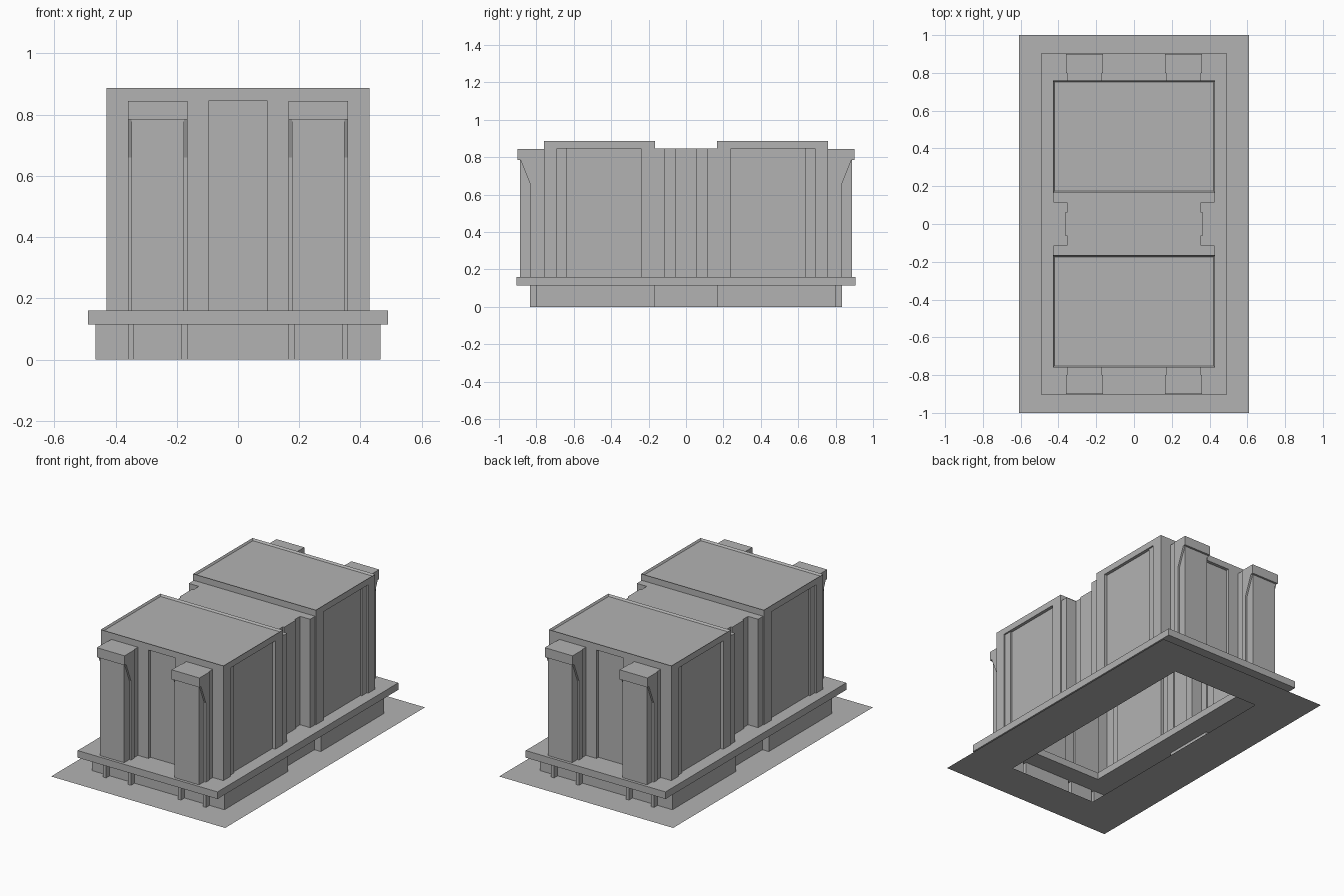
import bpy, bmesh

cube = bpy.data.objects.get("Cube")
if cube:
    bpy.data.objects.remove(cube, do_unlink=True)

grey = bpy.data.materials.new("plain_grey")
grey.use_nodes = True
COLOR = (0.45, 0.45, 0.45, 1)
grey.diffuse_color = COLOR
grey.node_tree.nodes["Principled BSDF"].inputs["Base Color"].default_value = COLOR


def finish(name, bm):
    bmesh.ops.recalc_face_normals(bm, faces=bm.faces)
    mesh = bpy.data.meshes.new(name)
    bm.to_mesh(mesh)
    bm.free()
    mesh.materials.append(grey)
    obj = bpy.data.objects.new(name, mesh)
    bpy.context.collection.objects.link(obj)
    return obj


def prism(name, points, axis, low, high, bottom=True, top=True):
    """Extrude a closed outline along x or z between low and high."""
    def place(p, h):
        return (h, p[0], p[1]) if axis == "x" else (p[0], p[1], h)
    bm = bmesh.new()
    a = [bm.verts.new(place(p, low)) for p in points]
    b = [bm.verts.new(place(p, high)) for p in points]
    for i in range(len(points)):
        j = (i + 1) % len(points)
        bm.faces.new((a[i], a[j], b[j], b[i]))
    if bottom:
        bm.faces.new(a[::-1])
    if top:
        bm.faces.new(b)
    return finish(name, bm)


def rect(x0, x1, y0, y1):
    return [(x0, y0), (x1, y0), (x1, y1), (x0, y1)]


def mirrored(quarter):
    """Complete an outline from its +x +y quarter."""
    half = quarter + [(-x, y) for x, y in reversed(quarter) if x]
    return half + [(x, -y) for x, y in reversed(half)]


def ring(name, outer, inner, low, high):
    """Rectangular frame; flat when low equals high."""
    bm = bmesh.new()
    loops = []
    for (x, y), z in ((outer, low), (inner, low), (inner, high), (outer, high)):
        loops.append([bm.verts.new((*p, z)) for p in rect(-x, x, -y, y)])
    pairs = [(0, 1)] if low == high else [(0, 1), (1, 2), (2, 3), (3, 0)]
    for m, n in pairs:
        for i in range(4):
            j = (i + 1) % 4
            bm.faces.new((loops[m][i], loops[m][j], loops[n][j], loops[n][i]))
    if low == high:
        bmesh.ops.reverse_faces(bm, faces=bm.faces)
    return finish(name, bm)


# Ground sheet and slab, both open in the middle
ring("ground_sheet", (0.61, 1.0), (0.31, 0.75), 0, 0)
ring("base_slab", (0.49, 0.905), (0.29, 0.68), 0.115, 0.16)

# Plinth with small posts at the ends and set-back middle sides
plinth = [(0.42, 0.165), (0.465, 0.165), (0.465, 0.8), (0.36, 0.8),
          (0.36, 0.835), (0.34, 0.835), (0.34, 0.8), (0.185, 0.8),
          (0.185, 0.835), (0.165, 0.835), (0.165, 0.8)]
prism("plinth", mirrored(plinth), "z", 0, 0.115, bottom=False, top=False)

# Building walls with recessed panels and a narrow waist
walls = [(0.365, 0.06), (0.355, 0.06), (0.355, 0.115), (0.425, 0.115),
         (0.425, 0.165), (0.43, 0.165), (0.43, 0.24), (0.41, 0.24),
         (0.41, 0.64), (0.42, 0.64), (0.42, 0.69), (0.43, 0.69),
         (0.43, 0.76), (0.095, 0.76), (0.095, 0.74)]
prism("walls", mirrored(walls), "z", 0.16, 0.847, bottom=False)

for end, s in (("front", -1), ("back", 1)):
    # Roof block with a thin raised rim
    y0, y1 = sorted((s * 0.165, s * 0.76))
    roof = prism(end + "_roof", rect(-0.43, 0.43, y0, y1), "z", 0.847, 0.887)
    bm = bmesh.new()
    bm.from_mesh(roof.data)
    top = [f for f in bm.faces if f.normal.z > 0.9]
    bmesh.ops.inset_region(bm, faces=top, thickness=0.012)
    for v in top[0].verts:
        v.co.z -= 0.012
    bm.to_mesh(roof.data)
    bm.free()

    # Buttresses: neck, flanks flaring into a cap, and a front shaft
    for side, m in (("left", 1), ("right", -1)):
        name = f"{end}_{side}_buttress"
        x0, x1 = sorted((m * 0.165, m * 0.36))
        profile = [(0.8, 0.16), (0.835, 0.16), (0.835, 0.66), (0.885, 0.785),
                   (0.9, 0.785), (0.9, 0.845), (0.8, 0.845)]
        prism(name + "_flank", [(s * y, z) for y, z in profile], "x", x0, x1)
        for part, gap, a, b, top in (("neck", 0.005, 0.75, 0.8, 0.845),
                                     ("shaft", 0.012, 0.82, 0.887, 0.79)):
            ya, yb = sorted((s * a, s * b))
            prism(f"{name}_{part}", rect(x0 + gap, x1 - gap, ya, yb), "z", 0.16, top)
